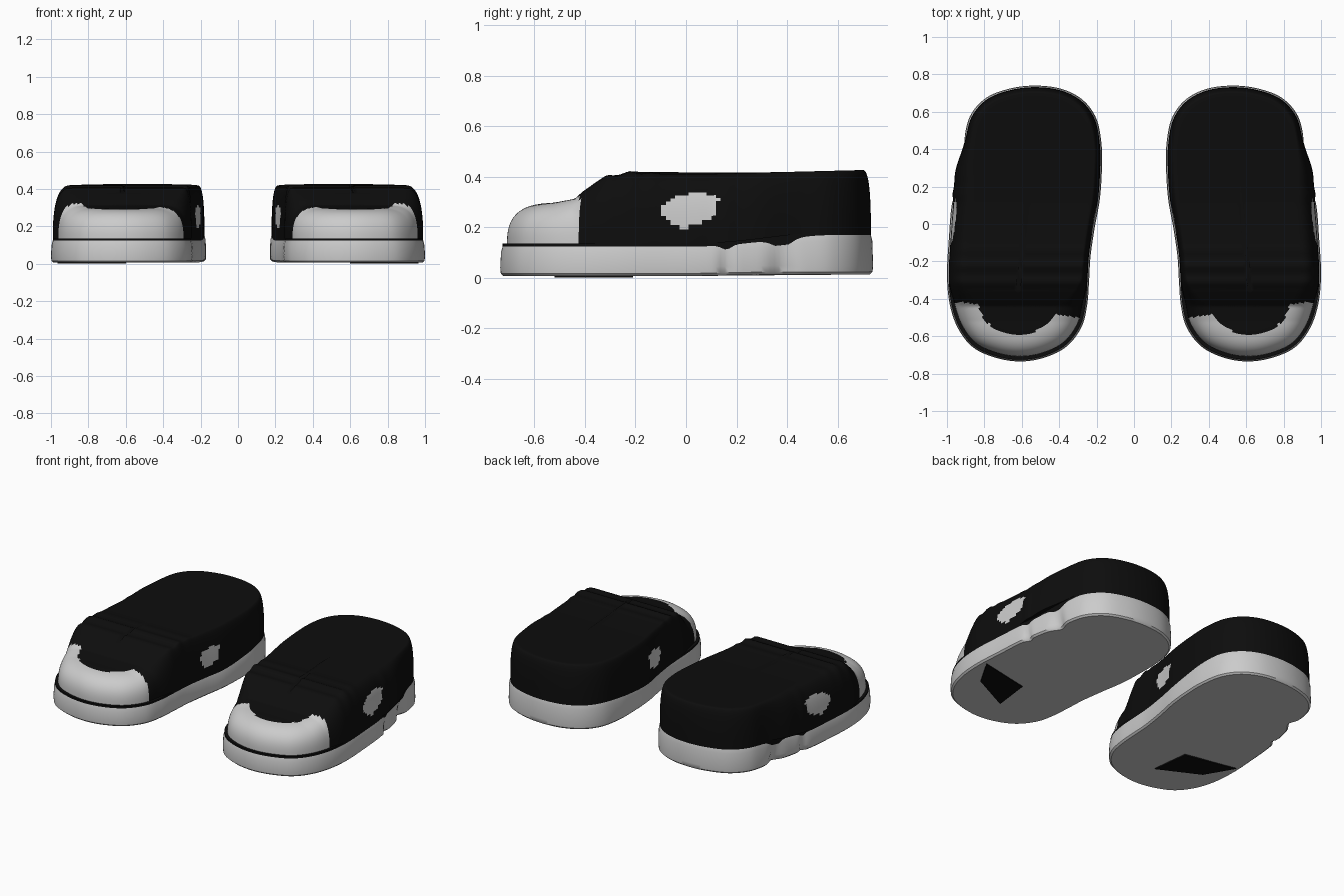
import bpy, bmesh, math
from mathutils import Vector

if "Cube" in bpy.data.objects:
    bpy.data.objects.remove(bpy.data.objects["Cube"])


def material(name, v):
    m = bpy.data.materials.new(name)
    m.diffuse_color = (v, v, v, 1)
    m.use_nodes = True
    m.node_tree.nodes["Principled BSDF"].inputs["Base Color"].default_value = m.diffuse_color
    return m


BLACK = material("black_fabric", 0.004)
WHITE = material("off_white_rubber", 0.6)

# Footprint of the right shoe: toe, inner side, heel, outer side
FOOT = [(.61, -.735), (.48, -.715), (.36, -.655), (.28, -.55), (.25, -.43), (.24, -.3),
        (.232, -.17), (.21, -.02), (.183, .13), (.172, .28), (.173, .42), (.2, .56),
        (.27, .66), (.38, .72), (.52, .74), (.66, .725), (.79, .675), (.875, .58),
        (.91, .45), (.94, .28), (.975, .1), (.99, -.08), (1.0, -.27), (.985, -.43),
        (.94, -.56), (.86, -.66), (.74, -.715)]


def smooth_loop(pts, steps=10):
    """Closed Catmull-Rom curve"""
    p = [Vector(q) for q in pts]
    out, n = [], len(pts)
    for i in range(n):
        a, b, c, d = p[i - 1], p[i], p[(i + 1) % n], p[(i + 2) % n]
        for k in range(steps):
            t = k / steps
            out.append(.5 * (2 * b + (c - a) * t + (2 * a - 5 * b + 4 * c - d) * t * t
                             + (3 * b - a - 3 * c + d) * t ** 3))
    return out


def ramp(x, a, b):
    t = min(1, max(0, (x - a) / (b - a)))
    return t * t * (3 - 2 * t)


def bump(x, c, w):
    return math.exp(-((x - c) / w) ** 2)


def table(x, pts):
    for (a, u), (b, v) in zip(pts, pts[1:]):
        if x <= b:
            return u + (v - u) * max(0, (x - a) / (b - a))
    return pts[-1][1]


def inset(p, t):
    """Move a footprint point towards the centre line"""
    y = min(.4, max(-.35, p.y))
    return p.lerp(Vector((.62 - .08 * (y + .35) / .75, y)), t)


def sole_top(y):
    return .13 + .045 * ramp(y, .05, .6)


def sole_bottom(y):
    return .006 + .007 * ramp(y, -.1, .4)


def upper_top(y):
    h = table(y, [(-.72, .285), (-.6, .291), (-.52, .297), (-.44, .312), (-.41, .34),
                  (-.36, .375), (-.3, .398), (-.22, .41), (.1, .411), (.7, .426)])
    # lace ridges
    return h + .012 * (bump(y, -.315, .025) + bump(y, -.225, .025)) + .006 * bump(y, -.14, .025)


def loft(name, rings, rule):
    """Skin closed rings, colour faces by rule, mirror to the other foot"""
    bm = bmesh.new()
    loops = [[bm.verts.new(p) for p in r] for r in rings]
    for a, b in zip(loops, loops[1:]):
        for i in range(len(a)):
            bm.faces.new((a[i - 1], a[i], b[i], b[i - 1]))
    bm.faces.new(loops[0])
    bm.faces.new(loops[-1])
    bmesh.ops.recalc_face_normals(bm, faces=bm.faces)
    me = bpy.data.meshes.new(name)
    me.materials.append(BLACK)
    me.materials.append(WHITE)
    for f in bm.faces:
        f.material_index = rule(f.calc_center_median())
    bm.to_mesh(me)
    bm.free()
    ob = bpy.data.objects.new(name, me)
    bpy.context.collection.objects.link(ob)
    bpy.ops.object.select_all(action='DESELECT')
    ob.select_set(True)
    bpy.context.view_layer.objects.active = ob
    bpy.ops.object.shade_smooth_by_angle(angle=math.radians(40))
    ob.modifiers.new("other_foot", 'MIRROR').use_mirror_merge = False
    return ob


foot = smooth_loop(FOOT)

# Soles, with creases in the outer side ahead of the heel
sole_rings = []
for t, k, dz in [(.035, 0, 0), (.006, 0, .01), (0, 0, .035), (.008, 1, -.03),
                 (.025, 1, -.006), (.05, 1, 0)]:
    ring = []
    for p in foot:
        q = inset(p, t)
        if p.x > .6:
            low = max(.25, 1 - k) if k else 1
            q.x -= low * (.035 * bump(p.y, .38, .05) + .02 * bump(p.y, .16, .025))
        z = (sole_top(p.y) if k else sole_bottom(p.y)) + dz
        ring.append((q.x, q.y, z))
    sole_rings.append(ring)
loft("soles", sole_rings, lambda c: 1)

# Side patch outlines in y, z (convex)
PATCH_OUT = [(-.11, .275), (-.07, .228), (-.01, .195), (.115, .24), (.13, .32), (.05, .338), (-.05, .32)]
PATCH_IN = [(-.07, .265), (-.04, .2), (.0, .18), (.08, .22), (.1, .3), (.03, .312), (-.04, .3)]


def inside(y, z, poly):
    return all((b[0] - a[0]) * (z - a[1]) - (b[1] - a[1]) * (y - a[0]) >= 0
               for a, b in zip(poly, poly[1:] + poly[:1]))


def upper_colour(c):
    # toe cap, cut out around the black vamp
    limit = -.5 + .08 * min(1, max(0, (c.x - .3) / .6))
    vamp = ((c.x - .62) / .21) ** 2 + ((c.y + .42) / .17) ** 2 < 1
    if c.y < limit and not vamp and c.z > sole_top(c.y) + .009:
        return 1
    if c.x > .84 and inside(c.y, c.z, PATCH_OUT):
        return 1
    return int(c.x < .3 and inside(c.y, c.z, PATCH_IN))


# Uppers: narrow ledge over the sole, rounded wall, then the top
def upper_ring(u, v):
    """u runs up the wall from 0 to 1, v runs inwards over the top from 0 to 1"""
    ring = []
    for p in foot:
        toe = ramp(-p.y, .25, .6)
        outer = ramp(p.x, .6, .9) * ramp(-p.y, -.5, -.1)
        r = .1 + .34 * toe + .16 * outer * (1 - toe)
        n = 2.6
        ang = u * math.pi / 2
        s = max(0, math.sin(ang)) ** (2 / n)
        t = r * (1 - max(0, math.cos(ang)) ** (2 / n))
        e = .025 + .045 * ramp(-p.y, .3, .45)
        t = e + (1 - e) * (t + (.97 - r) * v)
        q = inset(p, t)
        # side of the upper overhangs the sole behind the outer patch
        if p.x > .6:
            q.x += (.025 * bump(p.y, .28, .11) + .008 * bump(p.y, .16, .03)) * (1 - v) * (1 - .5 * u)
        base = sole_top(p.y) + .006
        ring.append((q.x, q.y, base + (upper_top(q.y) - base) * s))
    return ring


lower = [[(*inset(p, .025), sole_top(p.y) + dz) for p in foot] for dz in (-.03, .006)]
walls = [upper_ring(i / 26, 0) for i in range(27)]
tops = [upper_ring(1, i / 24) for i in range(1, 25)]
loft("uppers", lower + walls + tops, upper_colour)

# Dark wedge under the ball of the foot
WEDGE = [(.965, -.21), (.63, -.28), (.6, -.52), (.86, -.39)]
loft("sole_wedges", [[(x, y, z) for x, y in WEDGE] for z in (0, .008)], lambda c: 0)
